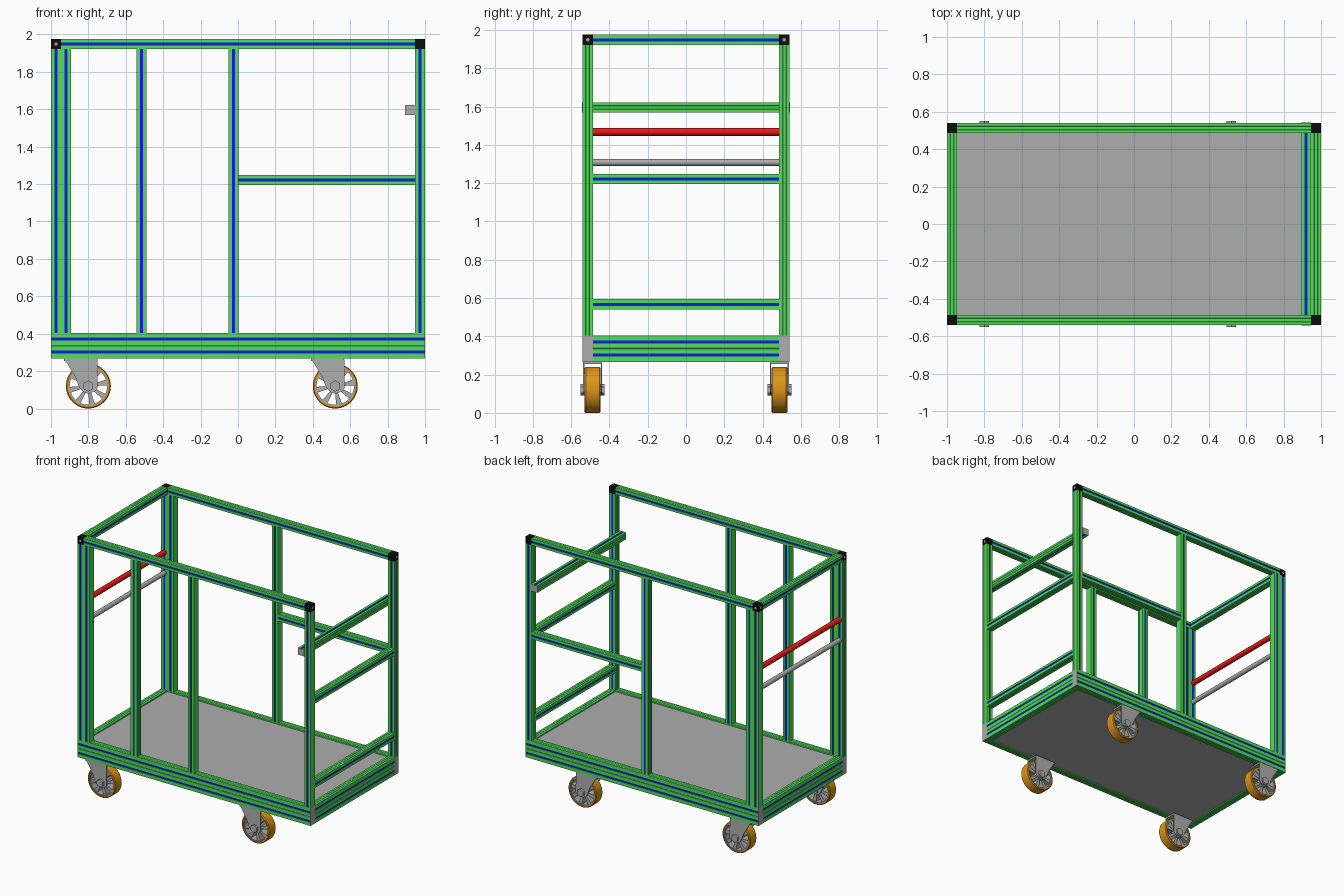
import bpy, bmesh, math
from mathutils import Vector, Matrix

if "Cube" in bpy.data.objects:
    bpy.data.objects.remove(bpy.data.objects["Cube"])


def material(name, rgb):
    m = bpy.data.materials.new(name)
    m.diffuse_color = (*rgb, 1)
    m.use_nodes = True
    m.node_tree.nodes["Principled BSDF"].inputs["Base Color"].default_value = m.diffuse_color
    return m


GREEN = material("green", (0.085, 0.73, 0.11))
BLUE = material("blue", (0.005, 0.012, 0.75))
ORANGE = material("orange", (0.72, 0.30, 0.01))
RED = material("red", (0.8, 0.01, 0.01))
BLACK = material("black", (0.004, 0.004, 0.004))
GREY = material("grey", (0.42, 0.42, 0.42))

T = 0.053            # profile width
H = T / 2
YS = 0.54 - H        # side frame centre
XE = 1 - H           # end frame centre
ZT = 1.975 - H       # top frame centre
B0, B1 = 0.267, 0.405  # base frame bottom and top
BZ = (B0 + B1) / 2


def finish(name, bm, mats, smooth=False):
    bmesh.ops.recalc_face_normals(bm, faces=bm.faces)
    me = bpy.data.meshes.new(name)
    bm.to_mesh(me)
    bm.free()
    for m in mats:
        me.materials.append(m)
    ob = bpy.data.objects.new(name, me)
    bpy.context.collection.objects.link(ob)
    if smooth:
        bpy.context.view_layer.objects.active = ob
        ob.select_set(True)
        bpy.ops.object.shade_smooth_by_angle(angle=math.radians(35))
        ob.select_set(False)
    return ob


def box(name, lo, hi, mat=GREY):
    lo, hi = Vector(lo), Vector(hi)
    bm = bmesh.new()
    bmesh.ops.create_cube(bm, size=1, matrix=Matrix.Translation((lo + hi) / 2)
                          @ Matrix.Diagonal((*(hi - lo), 1)))
    return finish(name, bm, [mat])


def rod(name, p0, p1, r, mat=GREY, sides=32):
    p0, p1 = Vector(p0), Vector(p1)
    d = p1 - p0
    bm = bmesh.new()
    bmesh.ops.create_cone(bm, cap_ends=True, segments=sides, radius1=r, radius2=r, depth=d.length,
                          matrix=Matrix.Translation((p0 + p1) / 2) @ d.to_track_quat('Z', 'Y').to_matrix().to_4x4())
    return finish(name, bm, [mat], sides > 8)


def rail(name, p0, p1, slot_axis, slots=(0,), height=T):
    """Extruded profile with blue-floored slots on both faces along slot_axis."""
    p0, p1, u = Vector(p0), Vector(p1), Vector(slot_axis)
    v = (p1 - p0).normalized().cross(u)
    hv, half = height / 2, []
    half.append((H, -hv))
    for i, s in enumerate(slots):
        if i:  # seam between two slots
            half += [(H, -0.002), (H - 0.002, 0), (H, 0.002)]
        half += [(H, s - 0.008), (H - 0.005, s - 0.008), (H - 0.005, s + 0.008), (H, s + 0.008)]
    half.append((H, hv))
    for g in (0.009, -0.009):  # fine lines on the closed face
        half += [(g + 0.0012, hv), (g, hv - 0.002), (g - 0.0012, hv)]
    pts = half + [(-a, -b) for a, b in half]
    bm = bmesh.new()
    ends = [[bm.verts.new(p + u * a + v * b) for a, b in pts] for p in (p0, p1)]
    for ring in ends:
        bm.faces.new(ring)
    n = len(pts)
    for i in range(n):
        j = (i + 1) % n
        f = bm.faces.new((ends[0][i], ends[0][j], ends[1][j], ends[1][i]))
        if abs(abs(pts[i][0]) - (H - 0.005)) < 1e-6 and abs(pts[i][0] - pts[j][0]) < 1e-6:
            f.material_index = 1
    return finish(name, bm, [GREEN, BLUE])


def prism(name, pts, y0, y1, mat=GREY):
    """Extrude an x-z outline along y."""
    bm = bmesh.new()
    f = bm.faces.new([bm.verts.new((x, y0, z)) for x, z in pts])
    g = bmesh.ops.extrude_face_region(bm, geom=[f])["geom"]
    bmesh.ops.translate(bm, vec=(0, y1 - y0, 0), verts=[e for e in g if isinstance(e, bmesh.types.BMVert)])
    return finish(name, bm, [mat])


def lathe(name, prof, centre, mat, steps=48):
    """Turn a closed (radius, y) profile about the y axis."""
    bm = bmesh.new()
    c = Vector(centre)
    vs = [bm.verts.new(c + Vector((r, y, 0))) for r, y in prof]
    es = [bm.edges.new((vs[i - 1], vs[i])) for i in range(len(vs))]
    bmesh.ops.spin(bm, geom=vs + es, cent=c, axis=(0, 1, 0), angle=2 * math.pi, steps=steps)
    bmesh.ops.remove_doubles(bm, verts=bm.verts, dist=1e-5)
    return finish(name, bm, [mat], True)


X, Y, Z = (1, 0, 0), (0, 1, 0), (0, 0, 1)
CAP = 0.004

# Side frames
for s, side in ((-1, "front"), (1, "back")):
    y = s * YS
    rail(f"{side}_base_rail", (-1 + CAP, y, BZ), (1 - CAP, y, BZ), Y, (-0.0345, 0.0345), B1 - B0)
    rail(f"{side}_top_rail", (-1 + T, y, ZT), (1 - T, y, ZT), Y)
    posts = [-XE, -XE + T, -0.024, XE] + ([-0.516] if s < 0 else [])
    for x in posts:
        rail(f"{side}_post", (x, y, B1), (x, y, ZT - H), Y)
    for e in (-1, 1):
        box(f"{side}_base_end_cap", (e * (1 - CAP / 2) - CAP / 2, y - H, B0),
            (e * (1 - CAP / 2) + CAP / 2, y + H, B1))
        box(f"{side}_corner_block", (e * XE - H, y - H, ZT - H), (e * XE + H, y + H, ZT + H), BLACK)
        rod("corner_screw", (e * (1 - 0.01), y, ZT), (e * 1.0005, y, ZT), 0.009, GREY, 16)
    rod("corner_screw", (-XE, s * 0.53, ZT), (-XE, s * 0.5405, ZT), 0.009, GREY, 16)
rail("back_middle_rail", (-0.024 + H, YS, 1.221), (1 - T, YS, 1.221), Y)

# End frames
IN = YS - H
for e, end in ((-1, "left"), (1, "right")):
    rail(f"{end}_base_rail", (e * XE, -IN, BZ), (e * XE, IN, BZ), X, (-0.0345, 0.0345), B1 - B0)
rail("left_top_rail", (-XE, -IN, ZT), (-XE, IN, ZT), X)
for z in (0.567, 1.221):
    rail("right_cross_rail", (XE, -IN, z), (XE, IN, z), X)

# Removable stop bar behind the right posts
bx, bz = XE - T, 1.595
rail("stop_bar", (bx, -0.54, bz), (bx, 0.54, bz), Z)
for s in (-1, 1):
    box("stop_bar_cap", (bx - H, s * 0.542 - 0.002, bz - H), (bx + H, s * 0.542 + 0.002, bz + H))

# Push handles
rod("red_handle", (-XE, -IN, 1.467), (-XE, IN, 1.467), 0.02, RED)
rod("grey_handle", (-XE, -IN, 1.308), (-XE, IN, 1.308), 0.018)

# Deck
box("deck", (-1 + T, -IN, 0.275), (1 - T, IN, 0.395), GREY)

# Casters
R = 0.12
for cx in (-0.8, 0.52):
    for cy in (-0.488, 0.488):
        c = (cx, cy, R)
        lathe("tyre", [(0.107, -0.041), (0.115, -0.041), (R, -0.035), (R, 0.035),
                       (0.115, 0.041), (0.107, 0.041)], c, ORANGE)
        lathe("rim", [(0.1, -0.036), (0.107, -0.036), (0.107, 0.036), (0.1, 0.036)], c, GREY)
        rod("hub", (cx, cy - 0.042, R), (cx, cy + 0.042, R), 0.04)
        rod("axle_bolt", (cx, cy - 0.063, R), (cx, cy + 0.063, R), 0.03, GREY, 6)
        for k in range(8):
            a = k * math.pi / 4 + 0.2
            outline = [(0.03, -0.006), (0.102, -0.016), (0.102, 0.016), (0.03, 0.006)]
            prism("spoke", [(cx + r * math.cos(a) - w * math.sin(a), R + r * math.sin(a) + w * math.cos(a))
                            for r, w in outline], cy - 0.03, cy + 0.03)
        fork = [(-0.13, B0), (0.048, B0), (0.05, 0.11), (0.035, 0.09), (-0.03, 0.09), (-0.05, 0.115),
                (-0.07, 0.17)]
        for s in (-1, 1):
            prism("fork_plate", [(cx + a, b) for a, b in fork], cy + s * 0.043, cy + s * 0.049)
        box("fork_top", (cx - 0.13, cy - 0.049, 0.255), (cx + 0.048, cy + 0.049, B0))
